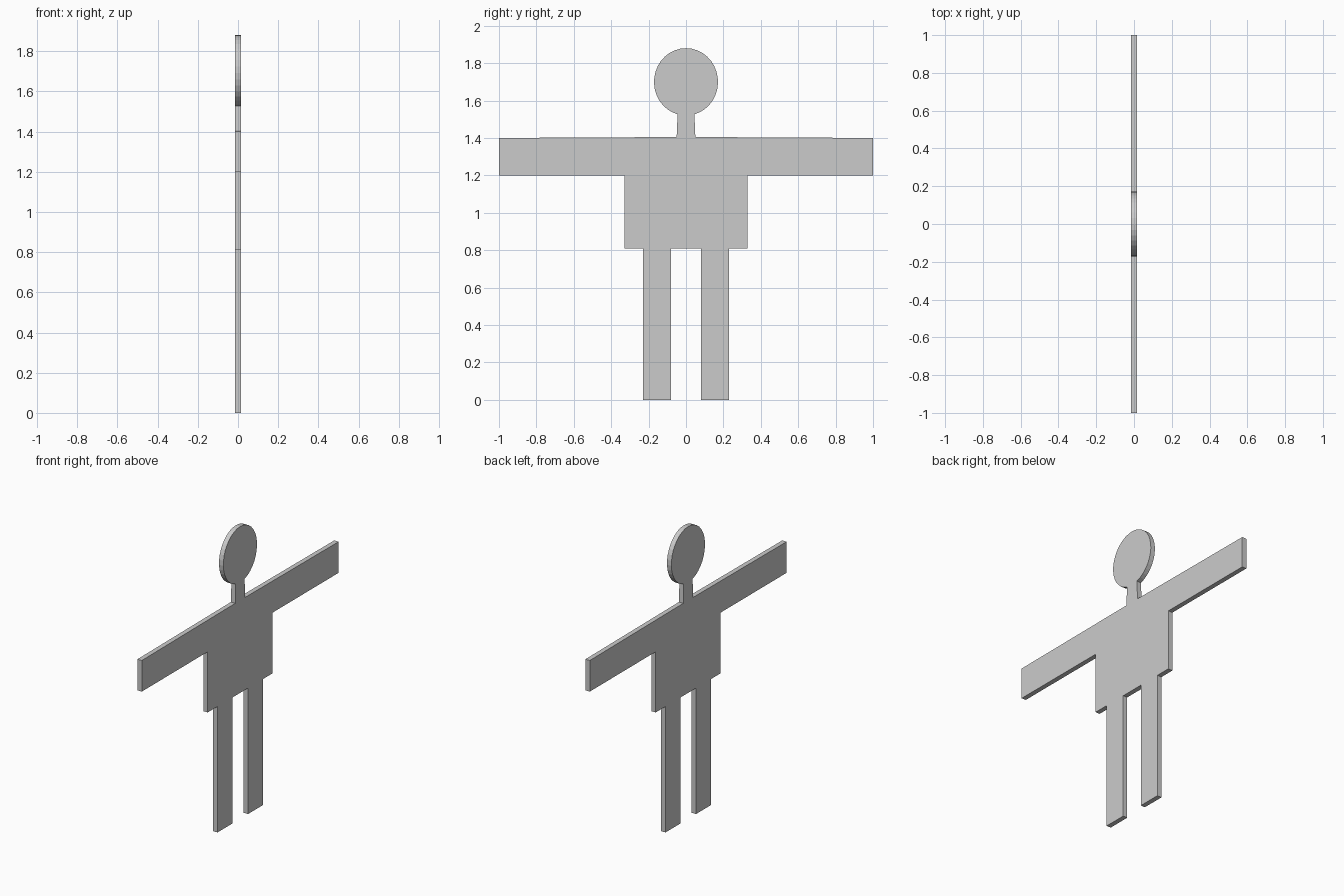
import bpy
import bmesh
import math

if "Cube" in bpy.data.objects:
    bpy.data.objects.remove(bpy.data.objects["Cube"])

THICK = 0.031

# Half silhouette (y, z): crotch, leg, torso, arm, neck
half = [(0.08, 0.81), (0.08, 0.0), (0.23, 0.0), (0.23, 0.81),
        (0.33, 0.81), (0.33, 1.20), (1.0, 1.20), (1.0, 1.40),
        (0.05, 1.405)]

# Head: slightly oval arc from the neck up to the crown
HEAD_Z, HEAD_RY, HEAD_RZ, STEPS = 1.70, 0.171, 0.18, 16
start = math.asin(0.045 / HEAD_RY)
for i in range(STEPS):
    a = start + (math.pi - start) * i / STEPS
    half.append((HEAD_RY * math.sin(a), HEAD_Z - HEAD_RZ * math.cos(a)))

# Mirror the half to close the outline
outline = half + [(0.0, HEAD_Z + HEAD_RZ)] + [(-y, z) for y, z in reversed(half)]

# Flat cut-out, extruded to a thin plate
bm = bmesh.new()
face = bm.faces.new([bm.verts.new((-THICK / 2, y, z)) for y, z in outline])
ext = bmesh.ops.extrude_face_region(bm, geom=[face], use_keep_orig=True)
moved = [g for g in ext["geom"] if isinstance(g, bmesh.types.BMVert)]
bmesh.ops.translate(bm, verts=moved, vec=(THICK, 0, 0))
bmesh.ops.recalc_face_normals(bm, faces=bm.faces)

mesh = bpy.data.meshes.new("figure_cutout")
bm.to_mesh(mesh)
bm.free()
figure = bpy.data.objects.new("figure_cutout", mesh)
bpy.context.collection.objects.link(figure)
